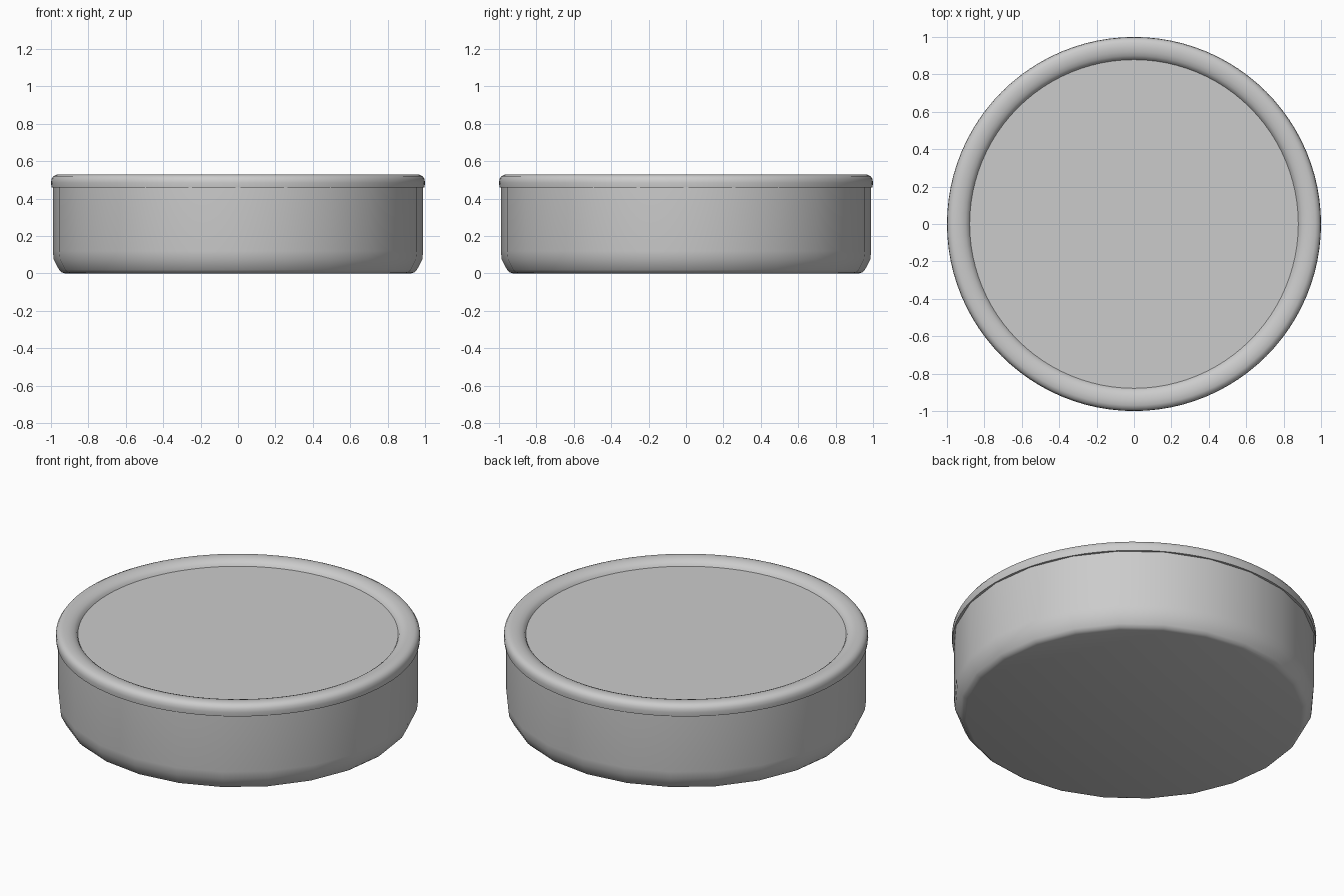
import bpy, bmesh, math

if "Cube" in bpy.data.objects:
    bpy.data.objects.remove(bpy.data.objects["Cube"])

def lathe(name, profile, sides, angle=40):
    """Spin an (r, z) profile round z; a zero radius becomes a pole."""
    bm = bmesh.new()
    rings = []
    for r, z in profile:
        if r == 0:
            rings.append([bm.verts.new((0, 0, z))] * sides)
        else:
            rings.append([bm.verts.new((r * math.cos(2 * math.pi * i / sides),
                                        r * math.sin(2 * math.pi * i / sides), z))
                          for i in range(sides)])
    for a, b in zip(rings, rings[1:]):
        for i in range(sides):
            j = (i + 1) % sides
            bm.faces.new(list(dict.fromkeys((a[i], a[j], b[j], b[i]))))
    me = bpy.data.meshes.new(name)
    bm.to_mesh(me)
    bm.free()
    ob = bpy.data.objects.new(name, me)
    bpy.context.collection.objects.link(ob)
    bpy.ops.object.select_all(action='DESELECT')
    ob.select_set(True)
    bpy.context.view_layer.objects.active = ob
    bpy.ops.object.shade_smooth_by_angle(angle=math.radians(angle))
    return ob

# Shallow round body with a softened lower edge
lathe("body", [(0, 0), (0.925, 0), (0.943, 0.006), (0.957, 0.02),
               (0.985, 0.075), (0.99, 0.12), (0.99, 0.47)], 24)

# Rounded rim, rolling down to the recessed top
lathe("rim", [(0.96, 0.46), (0.997, 0.46), (1.0, 0.485), (0.997, 0.505),
              (0.987, 0.52), (0.97, 0.528), (0.945, 0.53), (0.92, 0.527),
              (0.90, 0.519), (0.885, 0.508), (0.876, 0.49)], 96, 60)

# Flat top panel inside the rim
lathe("top_panel", [(0.88, 0.495), (0, 0.495)], 96)
